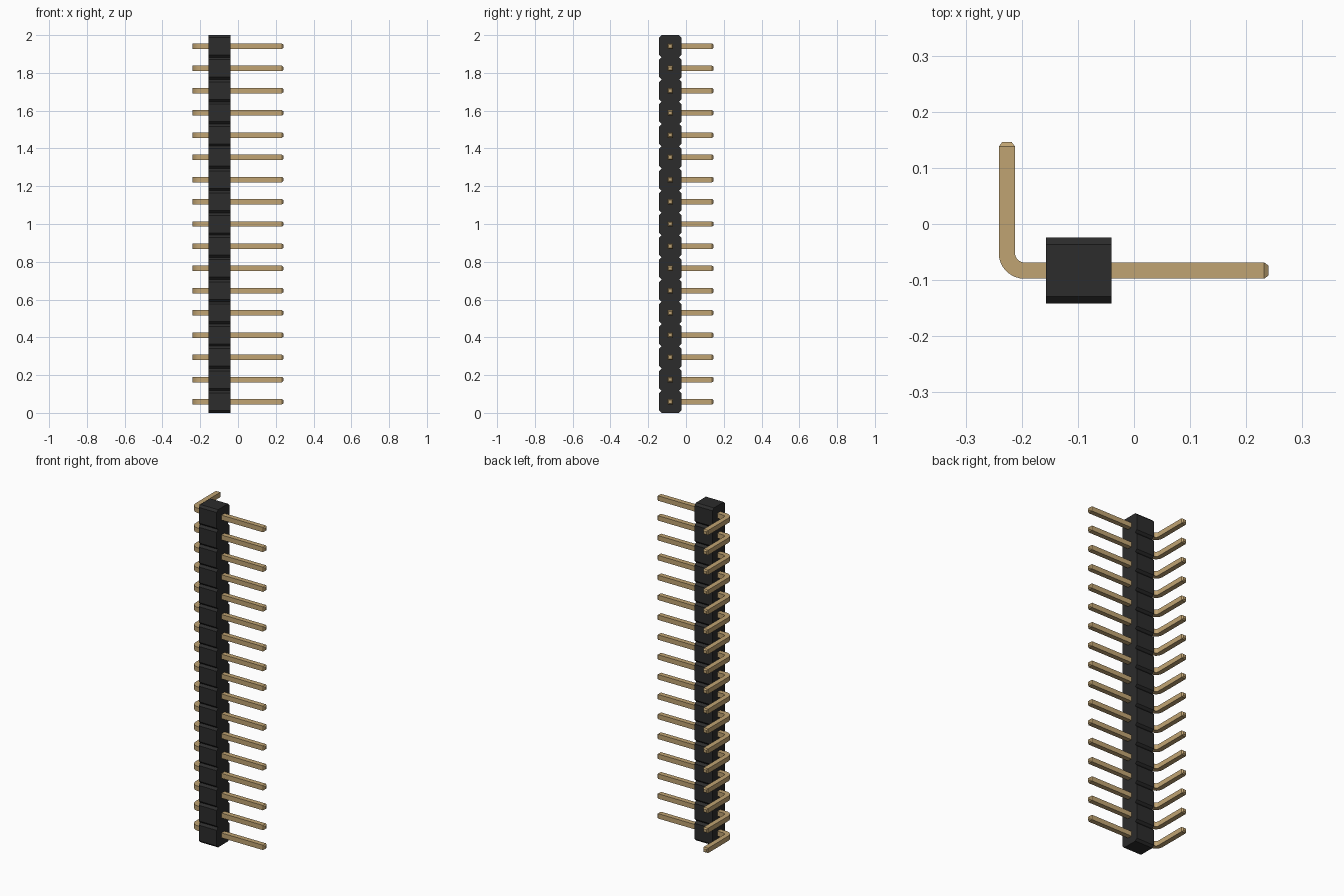
import bpy, bmesh
from math import sin, cos, pi, radians
from mathutils import Vector

if "Cube" in bpy.data.objects:
    bpy.data.objects.remove(bpy.data.objects["Cube"])

COUNT = 17
PITCH = 2 / COUNT
ROW_Y = -0.083            # centre line of the housing and pins


def material(name, colour):
    m = bpy.data.materials.new(name)
    m.use_nodes = True
    m.diffuse_color = (*colour, 1)
    m.node_tree.nodes["Principled BSDF"].inputs["Base Color"].default_value = (*colour, 1)
    return m


def finish(name, bm, mat):
    bmesh.ops.recalc_face_normals(bm, faces=bm.faces)
    mesh = bpy.data.meshes.new(name)
    bm.to_mesh(mesh)
    bm.free()
    mesh.materials.append(mat)
    obj = bpy.data.objects.new(name, mesh)
    bpy.context.collection.objects.link(obj)
    return obj


black = material("black plastic", (0.025, 0.025, 0.025))
gold = material("gold metal", (0.53, 0.37, 0.17))

# Housing: chamfered unit outline repeated up the strip, extruded along x
half, cut = PITCH / 2, 0.0125
edge = []
for i in range(COUNT):
    z = i * PITCH
    edge += [(half - cut, z), (half, z + cut), (half, z + PITCH - cut)]
edge.append((half - cut, COUNT * PITCH))
outline = edge + [(-y, z) for y, z in reversed(edge)]
bm = bmesh.new()
cap = bm.faces.new([bm.verts.new((-0.157, ROW_Y + y, z)) for y, z in outline])
grown = bmesh.ops.extrude_face_region(bm, geom=[cap], use_keep_orig=True)
moved = [v for v in grown["geom"] if isinstance(v, bmesh.types.BMVert)]
bmesh.ops.translate(bm, verts=moved, vec=(0.117, 0, 0))
finish("housing", bm, black)

# Pin: square section swept along a bent path with tapered ends
W, TIP, TAPER, R = 0.0145, 0.0085, 0.008, 0.031
tail_x = -0.2265
bend_x, bend_y = tail_x + R, ROW_Y + R
along_x, along_y = Vector((0, 1, 0)), Vector((1, 0, 0))
stations = [((0.24, ROW_Y), along_x, TIP), ((0.24 - TAPER, ROW_Y), along_x, W)]
STEPS = 8
for i in range(STEPS + 1):
    a = pi / 2 * i / STEPS
    side = Vector((sin(a), cos(a), 0))
    stations.append(((bend_x - R * sin(a), bend_y - R * cos(a)), side, W))
stations += [((tail_x, 0.146 - TAPER), along_y, W), ((tail_x, 0.146), along_y, TIP)]

bm = bmesh.new()
rings = []
for (x, y), side, w in stations:
    centre = Vector((x, y, PITCH / 2))
    rings.append([bm.verts.new(centre + side * w * s + Vector((0, 0, w * t)))
                  for s, t in ((-1, -1), (1, -1), (1, 1), (-1, 1))])
for a, b in zip(rings, rings[1:]):
    for k in range(4):
        n = (k + 1) % 4
        bm.faces.new((a[k], a[n], b[n], b[k]))
bm.faces.new(rings[0])
bm.faces.new(rings[-1])
pins = finish("pins", bm, gold)

# Smooth the bend, keep the square corners sharp
bpy.ops.object.select_all(action="DESELECT")
pins.select_set(True)
bpy.context.view_layer.objects.active = pins
bpy.ops.object.shade_smooth_by_angle(angle=radians(25))

# Repeat the pin up the strip
array = pins.modifiers.new("row", "ARRAY")
array.count = COUNT
array.use_relative_offset = False
array.use_constant_offset = True
array.constant_offset_displace = (0, 0, PITCH)
